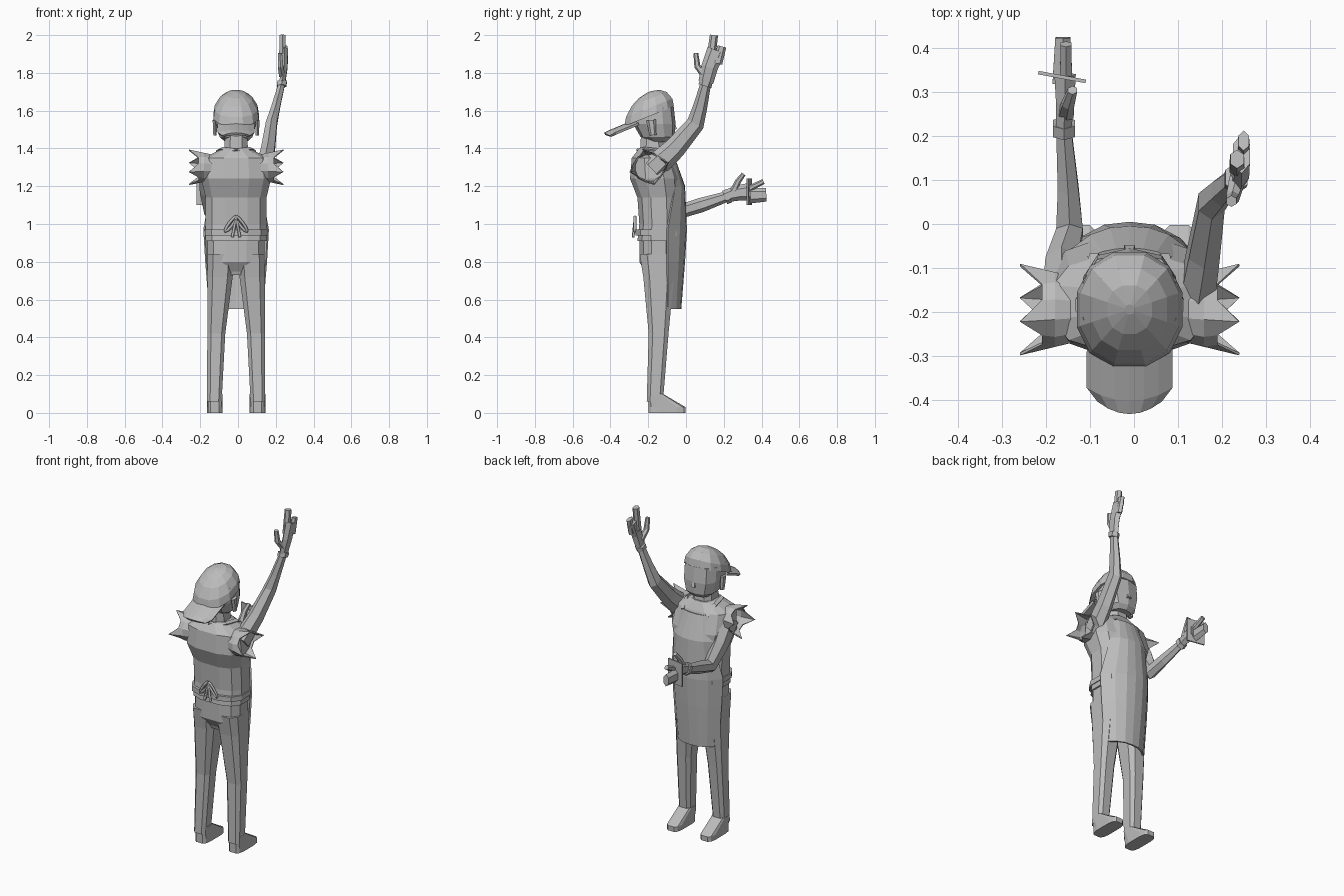
import bpy, bmesh, math
from mathutils import Vector

if "Cube" in bpy.data.objects:
    bpy.data.objects.remove(bpy.data.objects["Cube"], do_unlink=True)

MID = -.01  # body axis in x
SIDES = {"left": 1, "right": -1}

grey = bpy.data.materials.new("plain grey")
grey.use_nodes = True
grey.diffuse_color = (.5, .5, .5, 1)
grey.node_tree.nodes["Principled BSDF"].inputs["Base Color"].default_value = grey.diffuse_color


def link(name, data):
    data.materials.append(grey)
    part = bpy.data.objects.new(name, data)
    bpy.context.collection.objects.link(part)
    return part


def skin(name, rings, closed=True, thickness=0):
    """Bridge equal point rings: a capped solid, or a sheet with a thickness."""
    bm = bmesh.new()
    rows = [[bm.verts.new(point) for point in ring] for ring in rings]
    count = len(rows[0])
    for lower, upper in zip(rows, rows[1:]):
        for i in range(count if closed else count - 1):
            j = (i + 1) % count
            bm.faces.new((lower[i], lower[j], upper[j], upper[i]))
    if not thickness:
        bm.faces.new(rows[0])
        bm.faces.new(rows[-1])
    bmesh.ops.recalc_face_normals(bm, faces=bm.faces)
    mesh = bpy.data.meshes.new(name)
    bm.to_mesh(mesh)
    bm.free()
    part = link(name, mesh)
    if thickness:
        solid = part.modifiers.new("thickness", 'SOLIDIFY')
        solid.thickness = thickness
        solid.offset = 0


def circle(sides, box=1):
    """Unit circle points, made boxier by a smaller exponent."""
    angles = [math.tau * (i + .5) / sides for i in range(sides)]
    return [tuple(math.copysign(abs(v) ** box, v) for v in (math.cos(a), math.sin(a)))
            for a in angles]


def stack(name, rows, sides=12, box=.75, side=0, tilt=0):
    """Loft level rings of (height, half width, back, front); side keeps the outer edge straight."""
    rings = []
    for height, half, back, front in rows:
        center = MID + side * (.155 - half)
        middle, depth = (back + front) / 2, (front - back) / 2
        rings.append([(center + half * u, middle + depth * v, height + tilt * depth * v)
                      for u, v in circle(sides, box)])
    skin(name, rings)


def limb(name, points, start, end, deep=1.0, sides=6):
    """Loft tapering rings along a path; deep stretches the rings across x."""
    path = [Vector(p) for p in points]
    last = len(path) - 1
    rings = []
    for i, point in enumerate(path):
        way = path[min(i + 1, last)] - path[max(i - 1, 0)]
        normal = way.cross(Vector((1, 0, 0))).normalized()
        radius = start + (end - start) * i / last
        rings.append([point + radius * Vector((u, 0, 0)) + radius * deep * v * normal
                      for u, v in circle(sides)])
    skin(name, rings)


def cord(name, points):
    curve = bpy.data.curves.new(name, 'CURVE')
    curve.dimensions = '3D'
    curve.bevel_depth = .008
    curve.bevel_resolution = 0
    line = curve.splines.new('POLY')
    line.points.add(len(points) - 1)
    for knot, point in zip(line.points, points):
        knot.co = (*point, 1)
    link(name, curve)


# Trousers
stack("hips", [(.74, .12, -.21, -.07), (.8, .155, -.25, -.04), (.94, .155, -.25, -.04)])
limb("seat_panel", [(MID, -.19, .94), (MID, -.2, .85), (MID, -.17, .74)], .08, .06, .7, 8)

# Shirt with an overhanging upper back, and the apron tie around the waist
stack("shirt", [(.91, .165, -.26, -.03), (1, .165, -.25, -.03), (1.14, .165, -.26, -.03),
                (1.24, .19, -.3, -.03), (1.35, .18, -.29, -.07), (1.4, .07, -.25, -.1)])
stack("waist_tie", [(height, .17, -.27, -.02) for height in (.94, .97)])

# Apron: curved sheet from rows of height, half width, front and side depth
apron = [(.55, .14, -.03, -.1), (.8, .16, -.01, -.1), (.97, .17, 0, -.1),
         (1.2, .13, -.01, -.06), (1.34, .09, -.06, -.08)]
columns = [i / 3 for i in range(-3, 4)]
skin("apron", [[(MID + half * t, side + (front - side) * (1 - abs(t) ** 2.5), height)
                for t in columns] for height, half, front, side in apron],
     closed=False, thickness=.01)

for tag, s in SIDES.items():
    # Legs and shoes
    stack(tag + "_leg", [(.06, .04, -.21, -.12), (.42, .05, -.2, -.09),
                         (.72, .07, -.23, -.06), (.84, .075, -.25, -.05)], 8, .6, s)
    stack(tag + "_shoe", [(0, .042, -.2, 0), (.03, .042, -.2, 0), (.1, .042, -.2, -.12)],
          box=.5, side=s)

    # Torn sleeve with pointed edge
    sleeve = []
    for reach, radius, spike in ((.11, .07, 0), (.17, .085, 0), (.2, .08, .05)):
        ring = []
        for i, (u, v) in enumerate(circle(12)):
            point = spike if i % 3 == 0 else 0
            size = radius + point / 2
            ring.append((MID + s * (reach + point), size * u - .195, size * v * .9 + 1.3))
        sleeve.append(ring)
    skin(tag + "_sleeve", sleeve, thickness=.006)

    # Apron strap around the neck
    strap = [(.08, -.07, 1.34), (.095, -.13, 1.39), (.08, -.22, 1.4), (0, -.26, 1.39)]
    skin(tag + "_strap", [[(MID + s * (x + edge), y, z - edge / 2) for edge in (-.01, .01)]
                          for x, y, z in strap], closed=False, thickness=.008)

    # Bow behind the waist
    turns = [math.tau * i / 10 for i in range(11)]
    cord(tag + "_bow_loop", [(MID + s * (.028 * (1 - math.cos(a)) + .012 * math.sin(a)),
                              -.27, 1 + .04 * math.cos(a)) for a in turns])
    cord(tag + "_bow_end", [(MID, -.27, 1.03), (MID + s * .02, -.28, .93)])

    # Ear
    ear = MID + s * .112
    limb(tag + "_ear", [(ear, -.175, 1.47), (ear, -.185, 1.55)], .01, .014, 1.8)

# Neck, head and backward cap
stack("neck", [(1.35, .07, -.25, -.1), (1.5, .06, -.24, -.12)], 8)
stack("head", [(1.435, .06, -.2, -.08), (1.46, .09, -.24, -.06), (1.53, .11, -.28, -.055),
               (1.62, .11, -.28, -.065)], 10)
limb("nose", [(MID, -.07, 1.55), (MID, -.06, 1.5)], .008, .018, sides=4)
dome = [math.radians(step) for step in (0, 20, 45, 65, 85)]
stack("cap", [(1.57 + .13 * math.sin(a), .124 * math.cos(a),
               -.195 - .135 * math.cos(a), -.195 + .135 * math.cos(a)) for a in dome],
      box=.9, tilt=.4)
brim = [(.095, -.25, 1.53), (.095, -.37, 1.48), (.07, -.4, 1.465)]
skin("cap_brim", [[(MID + half * t, y - .03 * (1 - t * t), z + .012 * (1 - t * t))
                   for t in columns] for half, y, z in brim], closed=False, thickness=.014)

# Raised arm and open hand
limb("raised_arm", [(.14, -.18, 1.29), (.16, -.06, 1.4), (.177, .05, 1.53),
                    (.2, .075, 1.62), (.232, .105, 1.745)], .048, .02, 1.4)
limb("raised_cuff", [(.231, .1, 1.73), (.234, .107, 1.755)], .029, .029, 1.2)
limb("raised_palm", [(.235, .105, 1.75), (.245, .125, 1.83), (.245, .16, 1.92)], .018, .022, 2.2)
limb("raised_finger", [(.235, .13, 1.86), (.235, .148, 2)], .02, .018, 1.2)
limb("raised_little_finger", [(.25, .165, 1.85), (.25, .19, 1.94)], .016, .014, 1.7)
limb("raised_thumb", [(.235, .1, 1.785), (.225, .06, 1.835), (.222, .052, 1.905)], .02, .013)

# Forward arm and hand holding a card
limb("forward_arm", [(-.165, -.18, 1.3), (-.165, -.1, 1.18), (-.147, -.02, 1.07),
                     (-.15, .08, 1.1), (-.16, .215, 1.145)], .05, .02, 1.4)
limb("forward_cuff", [(-.16, .205, 1.14), (-.16, .23, 1.15)], .029, .029, 1.3)
limb("forward_palm", [(-.16, .22, 1.15), (-.157, .28, 1.165), (-.157, .34, 1.17)], .02, .028, 1.7)
limb("forward_fingers", [(-.165, .32, 1.15), (-.162, .425, 1.155)], .024, .02, 1.8)
limb("forward_first_finger", [(-.155, .33, 1.185), (-.155, .41, 1.225)], .016, .014)
limb("forward_thumb", [(-.155, .25, 1.17), (-.15, .275, 1.225), (-.14, .305, 1.265)], .02, .012)
skin("card", [[(-.218, .345, z), (-.11, .325, z)] for z in (1.1, 1.24)],
     closed=False, thickness=.008)
